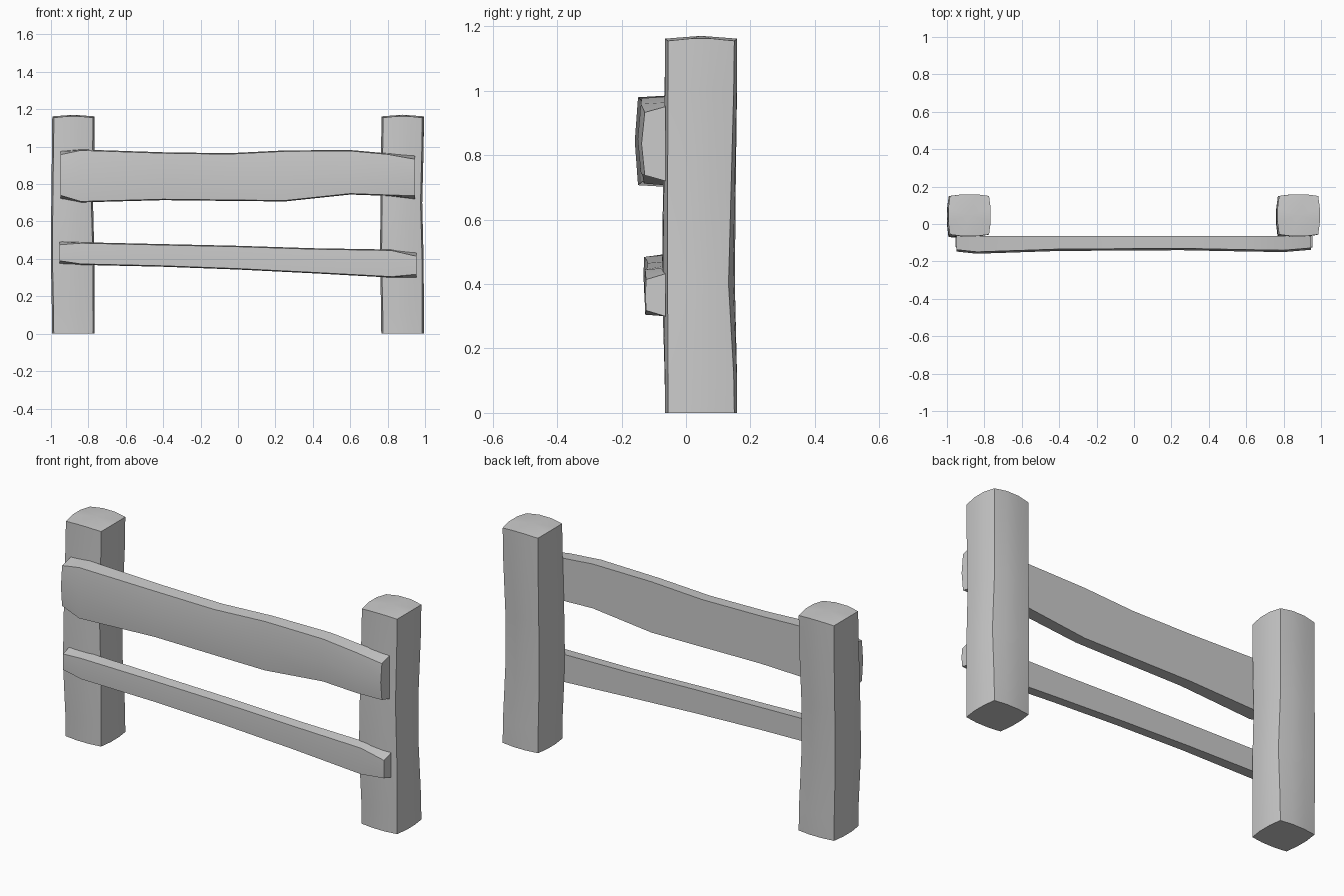
import bpy, bmesh, math
from mathutils import Vector

if "Cube" in bpy.data.objects:
    bpy.data.objects.remove(bpy.data.objects["Cube"])


def loft(name, rings, dome=0.0):
    """Skin a list of closed rings, close both ends, optionally doming the last one."""
    bm = bmesh.new()
    loops = [[bm.verts.new(p) for p in ring] for ring in rings]
    n = len(loops[0])
    for a, b in zip(loops, loops[1:]):
        for i in range(n):
            j = (i + 1) % n
            bm.faces.new((a[i], a[j], b[j], b[i]))
    bm.faces.new(loops[0][::-1])
    if dome:
        centre = sum((v.co for v in loops[-1]), Vector()) / n
        tip = bm.verts.new(centre + Vector((0, 0, dome)))
        for i in range(n):
            bm.faces.new((loops[-1][i], loops[-1][(i + 1) % n], tip))
    else:
        bm.faces.new(loops[-1])
    bmesh.ops.recalc_face_normals(bm, faces=bm.faces)
    me = bpy.data.meshes.new(name)
    bm.to_mesh(me)
    bm.free()
    me.shade_smooth()
    me.set_sharp_from_angle(angle=math.radians(30))
    ob = bpy.data.objects.new(name, me)
    bpy.context.collection.objects.link(ob)
    return ob


def bulged_square(corners, z, bulge, lift):
    """Four corners with two bowed-out points along every side."""
    ring = []
    for i in range(4):
        a, b = Vector(corners[i]), Vector(corners[(i + 1) % 4])
        d = (b - a).normalized()
        out = Vector((d.y, -d.x)) * bulge
        for p, k in ((a, 0), (a.lerp(b, .33) + out, 1), (a.lerp(b, .67) + out, 1)):
            ring.append((p.x, p.y, z + lift * k))
    return ring


# Posts: hand-hewn square section, uneven part way up, domed top
levels = [
    (0.00, [(-.105, -.104), (.105, -.104), (.105, .102), (-.105, .102)]),
    (0.12, [(-.106, -.106), (.105, -.104), (.105, .100), (-.106, .102)]),
    (0.40, [(-.112, -.118), (.104, -.105), (.102, .084), (-.111, .100)]),
    (0.70, [(-.110, -.113), (.096, -.105), (.096, .092), (-.108, .100)]),
    (1.00, [(-.106, -.106), (.103, -.104), (.104, .100), (-.105, .102)]),
    (1.155, [(-.104, -.104), (.105, -.104), (.105, .102), (-.104, .102)]),
]
for side, x in (("left", -.88), ("right", .88)):
    rings = [bulged_square(c, z, .009, .007 if z > 1.1 else 0) for z, c in levels]
    post = loft(side + "_post", rings, dome=.011)
    post.location = (x, .048, 0)


def rail(name, stations, back, bow):
    """Stations along x: (x, top, bottom, front y); the front face bows outward."""
    rings = []
    for x, top, bot, front in stations:
        drop = .018 if abs(x) > .9 else .005
        rings.append([(x, back, bot), (x, back, top),
                      (x, front, top - drop), (x, front - bow, (top + bot) / 2),
                      (x, front, bot + drop)])
    return loft(name, rings, 0)


# Rails: wavering planks nailed to the front of the posts
rail("upper_rail", [
    (-.95, .975, .722, -.137), (-.84, .985, .702, -.149), (-.40, .970, .714, -.134),
    (-.05, .965, .710, -.132), (.25, .980, .707, -.130), (.60, .982, .744, -.137),
    (.80, .964, .737, -.140), (.945, .951, .720, -.128)], -.064, .010)
rail("lower_rail", [
    (-.955, .493, .372, -.122), (-.84, .489, .368, -.130), (-.40, .479, .358, -.122),
    (0, .470, .343, -.120), (.40, .457, .323, -.120), (.82, .450, .300, -.127),
    (.955, .432, .300, -.124)], -.064, .002)
